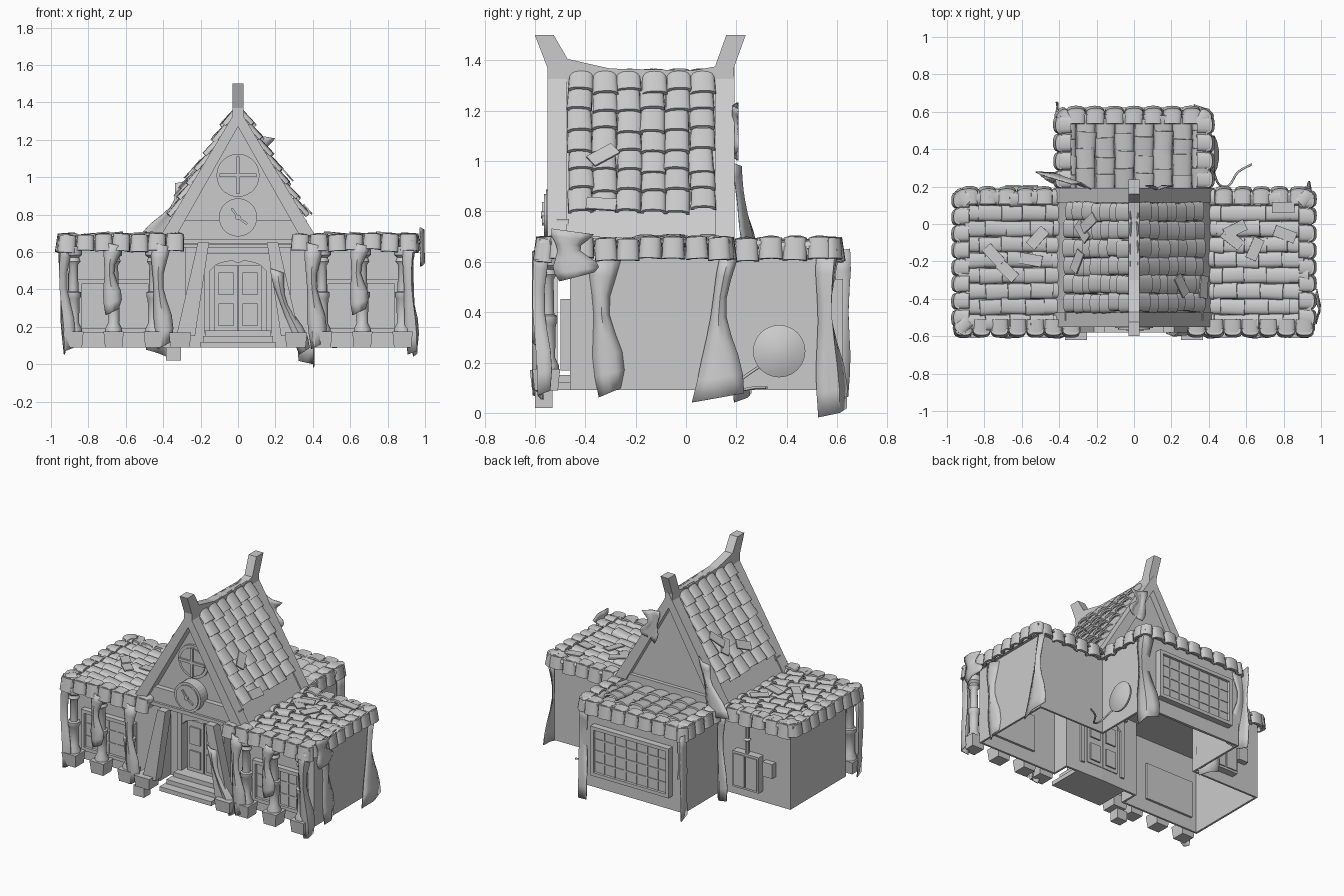
import bpy, bmesh, math, random
from mathutils import Vector as V, Matrix as M

if "Cube" in bpy.data.objects:
    bpy.data.objects.remove(bpy.data.objects["Cube"])
random.seed(4)
R = random.uniform
SIDES = (-1, 1)
UP = V((0, 0, 1))


def finish(name, bm, smooth=None):
    bmesh.ops.recalc_face_normals(bm, faces=bm.faces[:])
    me = bpy.data.meshes.new(name)
    bm.to_mesh(me)
    bm.free()
    ob = bpy.data.objects.new(name, me)
    bpy.context.collection.objects.link(ob)
    if smooth:
        bpy.ops.object.select_all(action='DESELECT')
        ob.select_set(True)
        bpy.context.view_layer.objects.active = ob
        bpy.ops.object.shade_smooth_by_angle(angle=math.radians(smooth))
    return ob


def box(bm, c, size, mat=None, taper=1):
    """Box from centre and size, optionally narrowed at the bottom."""
    for v in bmesh.ops.create_cube(bm, size=1)['verts']:
        k = taper if v.co.z < 0 else 1
        v.co = V(c) + V((v.co.x*k*size[0], v.co.y*k*size[1], v.co.z*size[2]))
        if mat:
            v.co = mat @ v.co


def skin(bm, a, b, closed=True):
    for i in range(len(a) if closed else len(a)-1):
        j = (i+1) % len(a)
        bm.faces.new((a[i], a[j], b[j], b[i]))


def prism(bm, pts, axis, a, b):
    """Extrude a flat outline along one axis."""
    ends = []
    for t in (a, b):
        ends.append([bm.verts.new({'x': (t, p, q), 'y': (p, t, q), 'z': (p, q, t)}[axis]) for p, q in pts])
        bm.faces.new(ends[-1])
    skin(bm, *ends)


def ring(r, x, z, seg):
    return [(x + r*math.cos(math.tau*i/seg), z + r*math.sin(math.tau*i/seg)) for i in range(seg)]


def lathe(bm, prof, x, y, seg=12):
    rings = [[bm.verts.new((p, q, z)) for p, q in ring(r, x, y, seg)] for r, z in prof]
    for a, b in zip(rings, rings[1:]):
        skin(bm, a, b)
    bm.faces.new(rings[0])
    bm.faces.new(rings[-1])


def tile(bm, o, along, up, w, l, h, t=.013, n=8):
    """Squarish half-barrel tile running from o along its axis."""
    along = V(along).normalized()
    across = along.cross(V(up)).normalized()
    up = across.cross(along)
    arc = []
    for i in range(n+1):
        c, s = math.cos(math.pi*i/n), math.sin(math.pi*i/n)
        arc.append((math.copysign(abs(c)**.75, c), max(s, 0)**.75))
    ends = []
    for d, g in ((0, .94), (l, 1)):
        sec = [(c*w/2*g, s*h) for c, s in arc] + [(c*(w/2*g - t), s*(h - t)) for c, s in arc[::-1]]
        ends.append([bm.verts.new(V(o) + along*d + across*p + up*q) for p, q in sec])
        bm.faces.new(ends[-1])
    skin(bm, *ends)


def window(bm, cx, y, cz, w, h, cols, rows, ang=0):
    m = M.Rotation(ang, 4, 'Z')
    box(bm, (cx, y+.02, cz), (w, .05, h), m)
    for i in range(cols+1):
        t = .024 if i in (0, cols) else .01
        box(bm, (cx - w/2 + w*i/cols, y, cz), (t, t*2, h + t), m)
    for i in range(rows+1):
        t = .024 if i in (0, rows) else .01
        box(bm, (cx, y, cz - h/2 + h*i/rows), (w + t, t*2, t), m)


# open-bottomed walls following the mirrored footprint
half = [(0, -.34), (.28, -.34), (.28, -.46), (.91, -.46), (.91, .15), (.39, .15), (.39, .58), (0, .58)]
bm = bmesh.new()
for s in SIDES:
    skin(bm, *[[bm.verts.new((s*x, y, z)) for x, y in half] for z in (.09, .63)], False)
bmesh.ops.remove_doubles(bm, verts=bm.verts[:], dist=.001)
ob = finish('walls', bm)
ob.modifiers.new('thick', 'SOLIDIFY').thickness = .02

# flat roof slab
edge = [(.3, -.47), (.3, -.55), (.93, -.55), (.93, .17), (.41, .17), (.41, .6)]
bm = bmesh.new()
prism(bm, edge + [(-x, y) for x, y in edge[::-1]], 'z', .625, .65)
finish('roof_slab', bm)

# gable end walls and roof boards
bm = bmesh.new()
for y in (-.48, .13):
    prism(bm, [(-.37, .64), (.37, .64), (0, 1.32)], 'y', y, y+.02)
for s in SIDES:
    prism(bm, [(s*.42, .66), (s*.38, .66), (0, 1.31), (0, 1.355)], 'y', -.48, .13)
finish('gable_shell', bm)

# bargeboards, cross beams, ridge with two horns
bm = bmesh.new()
for y in (-.55, .115):
    for s in SIDES:
        prism(bm, [(s*.43, .66), (s*.345, .66), (0, 1.27), (0, 1.375)], 'y', y, y+.078)
box(bm, (0, -.49, .71), (.74, .05, .12))
box(bm, (0, -.5, .657), (.8, .06, .025))
box(bm, (0, .15, .685), (.72, .05, .07))
prism(bm, [(-.6, 1.5), (-.525, 1.5), (-.47, 1.405), (-.3, 1.367), (.03, 1.36), (.115, 1.375),
           (.16, 1.5), (.237, 1.5), (.19, 1.37), (.19, 1.29), (-.55, 1.29), (-.55, 1.37)], 'x', -.03, .03)
finish('gable_beams', bm)

# round window in the gable
bm = bmesh.new()
for r, y in ((.115, -.495), (.095, -.503)):
    prism(bm, ring(r, 0, 1.01, 28), 'y', y, -.47)
box(bm, (0, -.5, 1.01), (.018, .03, .2))
box(bm, (0, -.5, 1.01), (.2, .03, .018))
finish('round_window', bm)

# clock
bm = bmesh.new()
for r, y in ((.102, -.555), (.085, -.563), (.014, -.575)):
    prism(bm, ring(r, 0, .785, 28), 'y', y, -.47)
for a in (2.2, -.6):
    box(bm, (0, -.566, .03), (.012, .012, .06), M.Translation((0, 0, .785)) @ M.Rotation(a, 4, 'Y'))
finish('clock', bm)

# gable roof tiles
bm = bmesh.new()
for s in SIDES:
    down = V((s*.42, 0, -.7)).normalized()
    nrm = V((s*.7, 0, .42)).normalized()
    for r in range(7):
        for c in range(6):
            o = V((0, -.42 + c*.0965 + R(-.006, .006), 1.355)) + down*(.005 + r*.0915)
            d = down + nrm*R(.14, .24) + V((0, R(-.04, .04), 0))
            tile(bm, o, d, nrm, .102, R(.096, .12), .025)
finish('gable_tiles', bm, 40)

# wing and rear roof tiles, staggered in neighbouring columns
bm = bmesh.new()
for s in SIDES:
    for k in range(5):
        for c in range(9):
            o = (s*(.3 + k*.118 + c % 2*.035 + R(-.01, .01)), -.525 + c*.083, .65)
            tile(bm, o, (s, R(-.05, .05), R(.07, .18)), UP, .087, .14, R(.022, .03))
for k in range(4):
    for c in range(8):
        o = (-.36 + c*.103, .15 + k*.098 + c % 2*.03 + R(-.01, .01), .65)
        tile(bm, o, (R(-.05, .05), 1, R(.07, .18)), UP, .105, .12, R(.022, .03))
finish('flat_roof_tiles', bm, 40)

# eave tiles hanging round the edges, each a steep drop under a short cap
bm = bmesh.new()


def eave(x, y, dx, dy, w=.098):
    z, j = R(.685, .695), R(-.06, .06)
    tile(bm, (x, y, z), (dx*.15 + dy*j, dy*.15 - dx*j, -1), (dx, dy, .2), w, R(.08, .095), .035, .016)
    tile(bm, (x - dx*.05, y - dy*.05, z - .015), (dx, dy, -.06), UP, w, .07, .026)


for s in SIDES:
    for i in range(7):
        eave(s*(.335 + i*.096), -.56, 0, -1)
    for i in range(8):
        eave(s*.93, -.5 + i*.09, s, 0, .092)
    for i in range(5):
        eave(s*(.48 + i*.1), .155, 0, 1)
    for i in range(4):
        eave(s*.385, .24 + i*.097, s, 0)
    for x, y, dy in ((.92, -.55, -.7), (.92, .145, .7), (.375, .575, .7)):
        eave(s*x, y, s*.7, dy, .08)
for i in range(7):
    eave(-.31 + i*.103, .585, 0, 1, .104)
finish('eave_tiles', bm, 40)

# porch posts on tapered blocks
bm = bmesh.new()
blocks = bmesh.new()
prof = [(.045, .165), (.045, .19), (.03, .22), (.033, .35), (.04, .36), (.04, .385),
        (.027, .39), (.024, .53), (.038, .55), (.03, .57), (.046, .585), (.046, .63)]
for s in SIDES:
    for x in (.45, .665, .88):
        lathe(bm, prof, s*x, -.55)
        box(blocks, (s*x, -.555, .132), (.108, .11, .085), None, .85)
    box(blocks, (s*.31, -.56, .13), (.12, .12, .08), None, .85)
box(blocks, (-.345, -.565, .055), (.08, .07, .07))
finish('porch_posts', bm, 40)
finish('post_blocks', blocks)

# leaning braces beside the door
bm = bmesh.new()
for s in SIDES:
    prism(bm, [(s*.33, .15), (s*.23, .15), (s*.155, .65), (s*.215, .65)], 'y', -.58, -.51)
finish('door_braces', bm)

# steps
bm = bmesh.new()
for i in range(3):
    box(bm, (0, -.46 + i*.03, .105 + i*.03), (.4 - i*.024, .24 - i*.06, .03))
finish('steps', bm)

# double door, panelled on both faces, with frame and curved head
bm = bmesh.new()
for s in SIDES:
    box(bm, (s*.165, -.36, .4), (.03, .1, .47))
    box(bm, (s*.064, -.345, .355), (.122, .06, .35))
    for z in (.265, .43):
        box(bm, (s*.064, -.345, z), (.08, .08, .12))
head = [(-.15 + i*.03, .5 + .055*math.sin(math.pi*i/10)**.5 - .015*(i == 5)) for i in range(11)]
prism(bm, head + [(.15, .6), (-.15, .6)], 'y', -.405, -.31)
box(bm, (0, -.36, .615), (.4, .12, .05))
finish('front_door', bm)

# barred windows, front and rear
bm = bmesh.new()
for s in SIDES:
    window(bm, s*.66, -.475, .31, .38, .26, 6, 3)
window(bm, 0, -.6, .36, .58, .32, 7, 4, math.pi)
finish('windows', bm)

# meter boxes and pipe on the back wall
bm = bmesh.new()
box(bm, (-.6, .175, .29), (.2, .05, .25))
for x in (-.647, -.553):
    box(bm, (x, .2, .29), (.082, .016, .22))
box(bm, (-.76, .17, .34), (.075, .04, .1))
lathe(bm, [(.012, .39), (.012, .5), (.025, .51), (.012, .52), (.012, .62)], -.6, .18, 8)
finish('meter_boxes', bm)

# dish on the rear wing and its cable
bm = bmesh.new()
lathe(bm, [(.03, 0), (.03, .02), (.1, .025), (.104, .04), (.07, .055), (.02, .065)], 0, 0, 24)
m = M.Translation((.39, .37, .245)) @ M.Rotation(math.pi/2, 4, 'Y')
bmesh.ops.transform(bm, matrix=m, verts=bm.verts[:])
finish('wall_dish', bm, 40)
cu = bpy.data.curves.new('cable', 'CURVE')
cu.dimensions = '3D'
cu.bevel_depth = .006
cu.bevel_resolution = 1
sp = cu.splines.new('BEZIER')
pts = [(.41, .31, .2), (.49, .2, .1), (.56, .28, .1), (.63, .32, .1)]
sp.bezier_points.add(len(pts)-1)
for b, p in zip(sp.bezier_points, pts):
    b.co = p
    b.handle_left_type = b.handle_right_type = 'AUTO'
bpy.context.collection.objects.link(bpy.data.objects.new('cable', cu))

# ragged hanging strips: a swaying, creased ribbon with slanted ends
bm = bmesh.new()


def strip(x, y, top, bottom, ang, w, lean=0, flare=0, fold=.02, n=8):
    a = V((math.cos(ang), math.sin(ang), 0))
    out = V((a.y, -a.x, 0))
    rows = []
    for i in range(n):
        f = i/(n-1)
        mid = V((x, y, top + (bottom-top)*f)) + a*(lean*f - .018*math.sin(f*5))
        wid = w*(.42 + .14*math.cos(f*8)) + flare*f*f
        rows.append([bm.verts.new(mid + a*wid*u + out*(.012 - fold*abs(u) + flare*f*f*.3)
                                  + UP*u*.03*(f-.4)) for u in (-1, -.5, 0, .5, 1)])
    for r, q in zip(rows, rows[1:]):
        skin(bm, r, q, False)


for s in SIDES:
    strip(s*.935, -.59, .66, .07, s*.6, .08, 0, 0, .04)
    strip(s*.66, -.6, .64, .28, 0, .09, -.03)
    strip(s*.41, -.6, .64, .1, 0, .09)
    strip(s*.4, .585, .64, .04 - s*.04, s*.8 + (s > 0)*1.4, .1, 0, .03, .05)
strip(.21, -.59, .5, .07, .1, .07, .13)
strip(.92, -.32, .62, .08, 1.57, .11)
strip(.925, .17, .62, .06, 1.57, .06, -.06, .08)
strip(.985, -.45, .72, .54, 1.57, .15, 0, .01)
strip(-.28, .21, .98, .65, 2.9, .1, .14, .06)
strip(-.42, .22, .68, .06, 2.6, .11, 0, .02)
strip(.13, .2, 1.22, 1.02, 0, .12)
finish('ragged_strips', bm, 50).modifiers.new('thick', 'SOLIDIFY').thickness = .006

# loose broken boards scattered on the roofs
bm = bmesh.new()
for i in range(14):
    s = SIDES[i % 2]
    if i < 5:
        f = R(.45, .85)
        p, tilt = (s*(.42*f + .045), R(-.35, .05), 1.375 - .7*f), s*.85
    else:
        p, tilt = (s*R(.5, .9), R(-.45, .1), .7), s*.1
    m = M.Translation(p) @ M.Rotation(tilt, 4, 'Y') @ M.Rotation(R(0, 3), 4, 'Z')
    box(bm, (0, 0, 0), (.12, .06, .008), m)
finish('loose_boards', bm)
